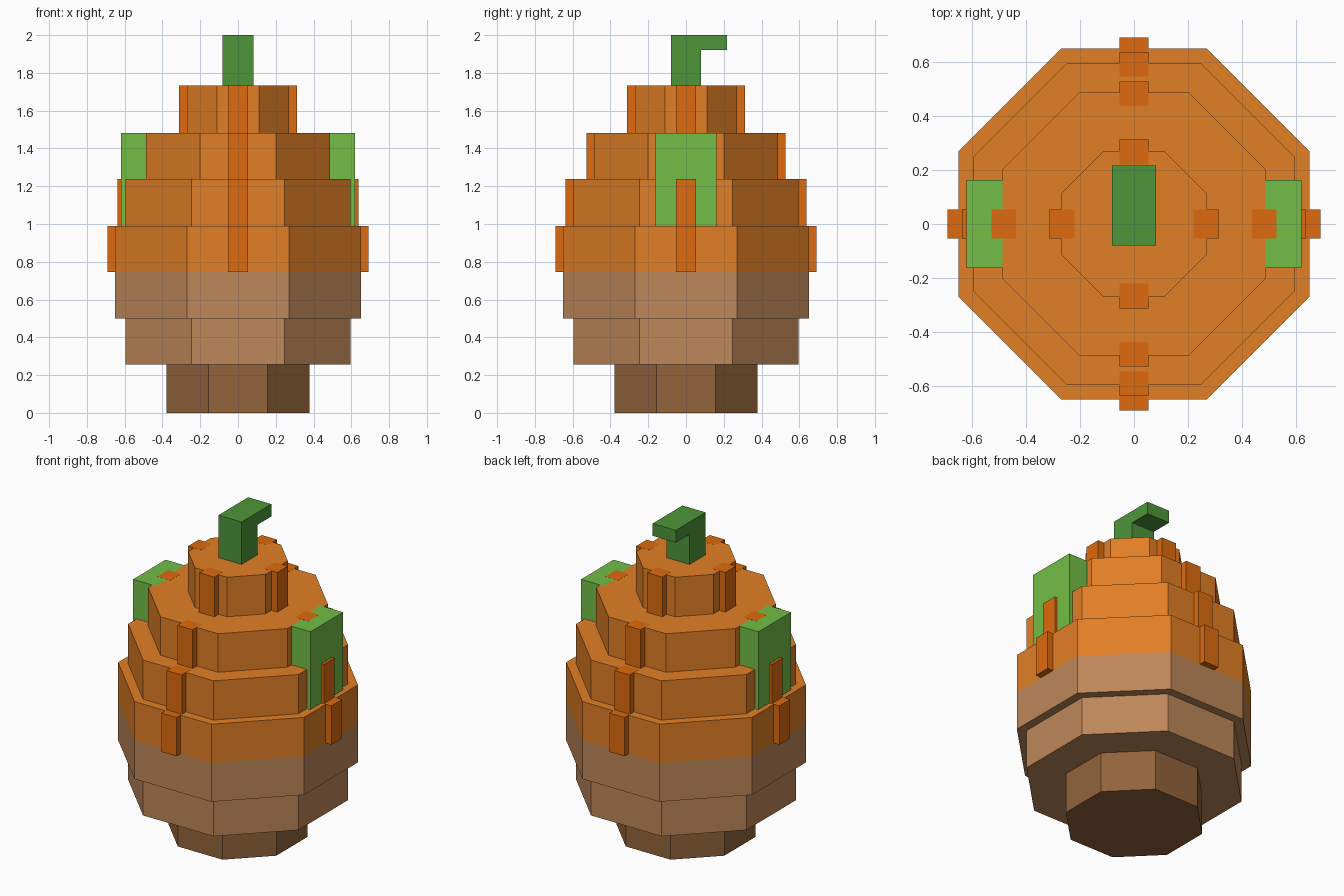
import bpy, bmesh, math
from mathutils import Matrix

if "Cube" in bpy.data.objects:
    bpy.data.objects.remove(bpy.data.objects["Cube"])


def material(name, rgb):
    mat = bpy.data.materials.new(name)
    lin = [(c / 255 / 12.92) if c < 11 else ((c / 255 + 0.055) / 1.055) ** 2.4 for c in rgb]
    mat.diffuse_color = (*lin, 1)
    mat.use_nodes = True
    mat.node_tree.nodes["Principled BSDF"].inputs["Base Color"].default_value = mat.diffuse_color
    return mat


ORANGE = material("orange", (226, 127, 37))
RIB = material("deep orange", (222, 107, 14))
TAN = material("tan", (190, 135, 88))
BROWN = material("brown", (147, 100, 60))
LEAF = material("leaf green", (115, 190, 71))
STEM = material("stem green", (78, 150, 58))


def finish(name, bm, mat):
    bmesh.ops.recalc_face_normals(bm, faces=bm.faces)
    mesh = bpy.data.meshes.new(name)
    bm.to_mesh(mesh)
    bm.free()
    mesh.materials.append(mat)
    ob = bpy.data.objects.new(name, mesh)
    bpy.context.collection.objects.link(ob)
    return ob


def octagon_tier(name, apothem, z0, z1, mat):
    """Eight-sided drum with flat sides facing the axes."""
    bm = bmesh.new()
    r = apothem / math.cos(math.pi / 8)
    bmesh.ops.create_cone(bm, cap_ends=True, segments=8, radius1=r, radius2=r, depth=z1 - z0)
    bm.transform(Matrix.Translation((0, 0, (z0 + z1) / 2)) @ Matrix.Rotation(math.pi / 8, 4, 'Z'))
    return finish(name, bm, mat)


def radial_box(name, angle, r0, r1, half_width, z0, z1, mat):
    """Box spanning r0..r1 outward, turned about the z axis."""
    bm = bmesh.new()
    bmesh.ops.create_cube(bm, size=1)
    bm.transform(Matrix.Rotation(angle, 4, 'Z')
                 @ Matrix.Translation(((r0 + r1) / 2, 0, (z0 + z1) / 2))
                 @ Matrix.Diagonal((r1 - r0, 2 * half_width, z1 - z0, 1)))
    return finish(name, bm, mat)


# Stacked body: name, apothem, bottom, top, colour, rib reach (0 = no ribs)
tiers = [
    ("base", 0.378, 0.0, 0.255, BROWN, 0),
    ("lower_body", 0.596, 0.255, 0.50, TAN, 0),
    ("belly_lower", 0.65, 0.50, 0.745, TAN, 0),
    ("belly_upper", 0.65, 0.745, 0.99, ORANGE, 0.69),
    ("shoulder", 0.596, 0.99, 1.238, ORANGE, 0.637),
    ("upper_body", 0.487, 1.238, 1.482, ORANGE, 0.528),
    ("crown", 0.27, 1.482, 1.732, ORANGE, 0.312),
]
for name, apothem, z0, z1, mat, reach in tiers:
    octagon_tier(name, apothem, z0, z1, mat)
    if reach:
        for i in range(4):
            radial_box(f"{name}_rib_{i + 1}", i * math.pi / 2, apothem - 0.05, reach,
                       0.053, z0, z1 + 0.0005, RIB)

# Side leaves
for side, angle in (("right", 0), ("left", math.pi)):
    radial_box(f"{side}_leaf", angle, 0.46, 0.62, 0.162, 0.99, 1.482, LEAF)

# Hooked stem: L profile in the yz plane, extruded along x
profile = [(-0.08, 1.732), (0.08, 1.732), (0.08, 1.922), (0.217, 1.922), (0.217, 2.0), (-0.08, 2.0)]
bm = bmesh.new()
face = bm.faces.new([bm.verts.new((-0.081, y, z)) for y, z in profile])
out = bmesh.ops.extrude_face_region(bm, geom=[face])
bmesh.ops.translate(bm, vec=(0.162, 0, 0),
                    verts=[v for v in out["geom"] if isinstance(v, bmesh.types.BMVert)])
finish("stem", bm, STEM)
